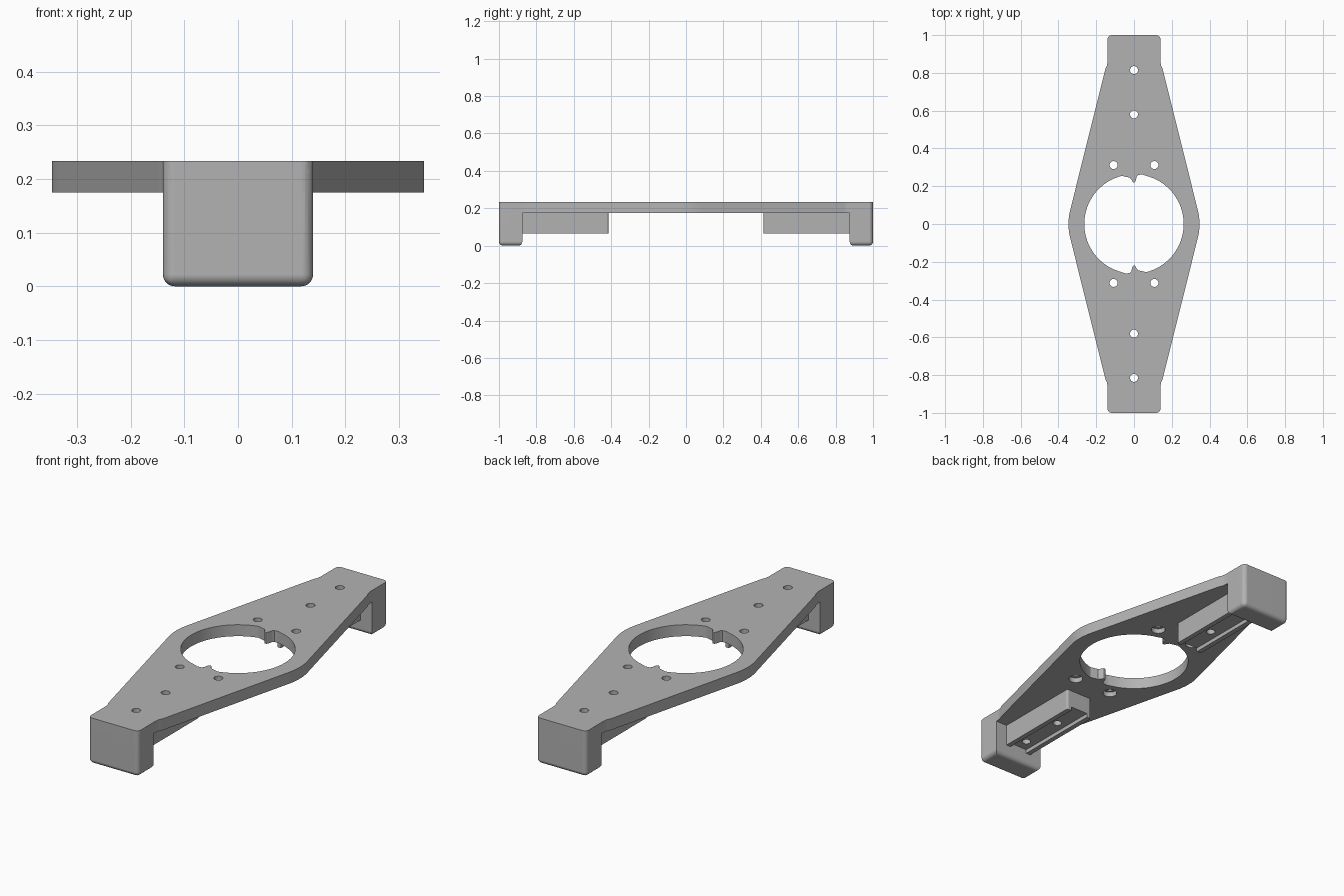
import bpy, bmesh
from math import sin, cos, pi, radians
from mathutils import Vector

TOP, UNDER, RAIL_Z = 0.233, 0.175, 0.065
HOLE = 0.021

old = bpy.data.objects.get("Cube")
if old:
    bpy.data.objects.remove(old)

grey = bpy.data.materials.new("plain grey")
grey.use_nodes = True
colour = (0.45, 0.45, 0.45, 1)
grey.diffuse_color = colour
grey.node_tree.nodes["Principled BSDF"].inputs["Base Color"].default_value = colour


def prism(name, outline, z0, z1, rule=None, radius=0.022):
    """Extrude an outline upward and round the edges the rule picks."""
    bm = bmesh.new()
    face = bm.faces.new([bm.verts.new((x, y, z0)) for x, y in outline])
    top = bmesh.ops.extrude_face_region(bm, geom=[face])["geom"]
    for v in top:
        if isinstance(v, bmesh.types.BMVert):
            v.co.z = z1
    bmesh.ops.recalc_face_normals(bm, faces=bm.faces)
    if rule:
        picked = [e for e in bm.edges if rule(e.verts[0].co, e.verts[1].co)]
        bmesh.ops.bevel(bm, geom=picked, offset=radius, segments=5,
                        profile=0.5, affect='EDGES')
    mesh = bpy.data.meshes.new(name)
    bm.to_mesh(mesh)
    bm.free()
    mesh.materials.append(grey)
    ob = bpy.data.objects.new(name, mesh)
    bpy.context.collection.objects.link(ob)
    return ob


def rect(x0, x1, y0, y1):
    return [(x0, y0), (x1, y0), (x1, y1), (x0, y1)]


def circle(x, y, r, n=32):
    return [(x + r * cos(2 * pi * i / n), y + r * sin(2 * pi * i / n)) for i in range(n)]


def combine(body, tool, operation):
    mod = body.modifiers.new(tool.name, 'BOOLEAN')
    mod.object, mod.operation, mod.solver = tool, operation, 'EXACT'
    bpy.context.view_layer.objects.active = body
    bpy.ops.object.modifier_apply(modifier=mod.name)
    bpy.data.objects.remove(tool)


def turned(points):
    return points + [(-x, -y) for x, y in points]


# Diamond plate with rounded waist, neck bends and end corners
waist = [(0.347 - 0.012 * (i / 4) ** 2, 0.085 * i / 4) for i in range(-4, 5)]
corner = [(0.118 + 0.022 * cos(a * pi / 10), 0.978 + 0.022 * sin(a * pi / 10)) for a in range(6)]
neck = [(0.152, 0.82), (0.143, 0.84), (0.14, 0.86)]
arm = neck + corner
outline = [(x, -y) for x, y in reversed(arm)] + waist + arm
outline = turned(outline)
body = prism("mounting_plate", outline, UNDER, TOP,
             lambda a, b: a.z == b.z == UNDER)

for s in (1, -1):
    # End foot
    foot = prism("foot", rect(-0.14, 0.14, *sorted((s * 0.875, s))), 0, TOP,
                 lambda a, b: a.z == b.z == 0 or (a.z != b.z and abs(a.y) > 0.9))
    combine(body, foot, 'UNION')
    # Ribbed rail under the arm
    rail = prism("rail", rect(-0.075, 0.075, *sorted((s * 0.415, s * 0.9))), RAIL_Z, 0.2,
                 lambda a, b: a.z != b.z and abs(a.y) < 0.5, 0.01)
    combine(body, rail, 'UNION')
    # Shallow channel along the rail
    slot = prism("slot", rect(-0.05, 0.05, *sorted((s * 0.4, s * 0.875))), 0.04, RAIL_Z + 0.02)
    combine(body, slot, 'DIFFERENCE')

# Large opening with a small locating tab at each end
tab = [(0.045, 0.262), (0.022, 0.26), (0.014, 0.25), (0.01, 0.23), (0.003, 0.221),
       (-0.006, 0.221), (-0.012, 0.232), (-0.022, 0.245), (-0.048, 0.251)]
arc = [(0.263 * cos(radians(a)), 0.263 * sin(radians(a))) for a in range(-76, 80, 4)]
opening = prism("opening", turned(arc + tab), 0.1, 0.3)
combine(body, opening, 'DIFFERENCE')

# Screw holes, with counterbores beside the opening
for s in (1, -1):
    for y in (0.58, 0.815):
        combine(body, prism("hole", circle(0, s * y, HOLE), -0.1, 0.3), 'DIFFERENCE')
    for x in (-0.108, 0.108):
        combine(body, prism("hole", circle(x, s * 0.312, HOLE), 0.1, 0.3), 'DIFFERENCE')
        combine(body, prism("bore", circle(x, s * 0.312, 0.034), 0.1, UNDER + 0.025), 'DIFFERENCE')

# Smooth rounded edges, crisp corners
bpy.ops.object.select_all(action='DESELECT')
body.select_set(True)
bpy.context.view_layer.objects.active = body
bpy.ops.object.shade_smooth_by_angle(angle=radians(28))
body.modifiers.new("weighted_normals", 'WEIGHTED_NORMAL').keep_sharp = True
